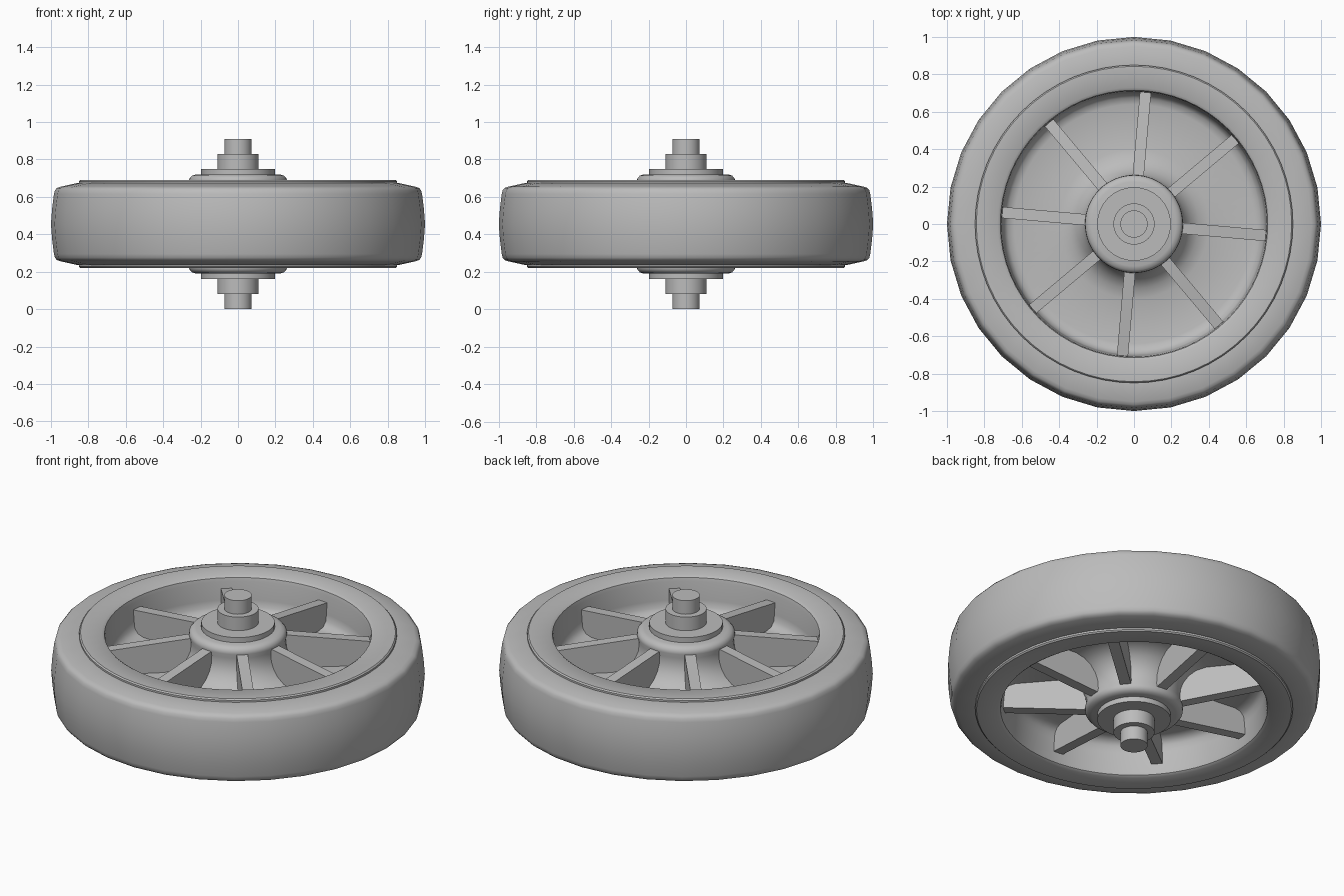
import bpy, bmesh, math

MID = 0.455  # height of the symmetry plane

cube = bpy.data.objects.get("Cube")
if cube:
    bpy.data.objects.remove(cube)

grey = bpy.data.materials.new("plain grey")
grey.use_nodes = True
colour = (0.5, 0.5, 0.5, 1)
grey.diffuse_color = colour
grey.node_tree.nodes["Principled BSDF"].inputs["Base Color"].default_value = colour


def finish(bm, name, smooth=True):
    bmesh.ops.remove_doubles(bm, verts=bm.verts, dist=1e-5)
    bmesh.ops.recalc_face_normals(bm, faces=bm.faces)
    mesh = bpy.data.meshes.new(name)
    bm.to_mesh(mesh)
    bm.free()
    mesh.materials.append(grey)
    obj = bpy.data.objects.new(name, mesh)
    obj.location.z = MID
    bpy.context.collection.objects.link(obj)
    if smooth:
        bpy.ops.object.select_all(action="DESELECT")
        obj.select_set(True)
        bpy.context.view_layer.objects.active = obj
        bpy.ops.object.shade_smooth_by_angle(angle=math.radians(40))
    return obj


def lathe(name, half, sides):
    """Turn a closed profile: (radius, height) points mirrored below the middle."""
    points = half + [(r, -h) for r, h in reversed(half) if h > 0]
    bm = bmesh.new()
    rings = []
    for i in range(sides):
        a = 2 * math.pi * i / sides
        rings.append([bm.verts.new((r * math.cos(a), r * math.sin(a), h))
                      for r, h in points])
    n = len(points)
    for i in range(sides):
        a, b = rings[i], rings[(i + 1) % sides]
        for j in range(n):
            k = (j + 1) % n
            if points[j][0] == 0 and points[k][0] == 0:
                continue  # the axis itself needs no faces
            corners = [a[j], b[j], b[k], a[k]]
            if points[j][0] == 0:
                corners = [a[j], b[k], a[k]]
            elif points[k][0] == 0:
                corners = [a[j], b[j], a[k]]
            bm.faces.new(corners)
    return finish(bm, name)


# Tyre with a slightly crowned tread and rounded shoulders
lathe("tyre", [(0.84, 0.215), (0.86, 0.219), (0.95, 0.199), (0.968, 0.193),
               (0.979, 0.18), (0.984, 0.16), (0.994, 0.08), (1.0, 0)], 32)

# Hub, web and rim in one turned body
lathe("wheel_body", [(0, 0.265), (0.225, 0.265), (0.247, 0.258), (0.26, 0.243),
                     (0.262, 0.225), (0.256, 0.2), (0.26, 0.15), (0.275, 0.11),
                     (0.305, 0.07), (0.345, 0.042), (0.4, 0.027), (0.64, 0.025),
                     (0.675, 0.034), (0.697, 0.06), (0.702, 0.1), (0.71, 0.205),
                     (0.715, 0.225), (0.73, 0.235), (0.843, 0.235),
                     (0.85, 0.228), (0.85, 0.18)], 64)

# Washers, collars and axle
for name, radius, height in (("washers", 0.197, 0.295), ("collars", 0.11, 0.375),
                             ("axle", 0.073, MID)):
    lathe(name, [(0, height), (radius, height)], 32)

# Eight tapered ribs standing on both faces of the web
rib = [(0.24, 0.225), (0.712, 0.165), (0.712, -0.165), (0.24, -0.225)]
for i in range(8):
    bm = bmesh.new()
    near, far = [[bm.verts.new((x, y, z)) for x, z in rib] for y in (-0.03, 0.03)]
    bm.faces.new(near)
    bm.faces.new(far)
    for j in range(4):
        k = (j + 1) % 4
        bm.faces.new((near[j], near[k], far[k], far[j]))
    obj = finish(bm, f"rib_{i + 1}", smooth=False)
    obj.rotation_euler.z = math.radians(45 * i - 5)
